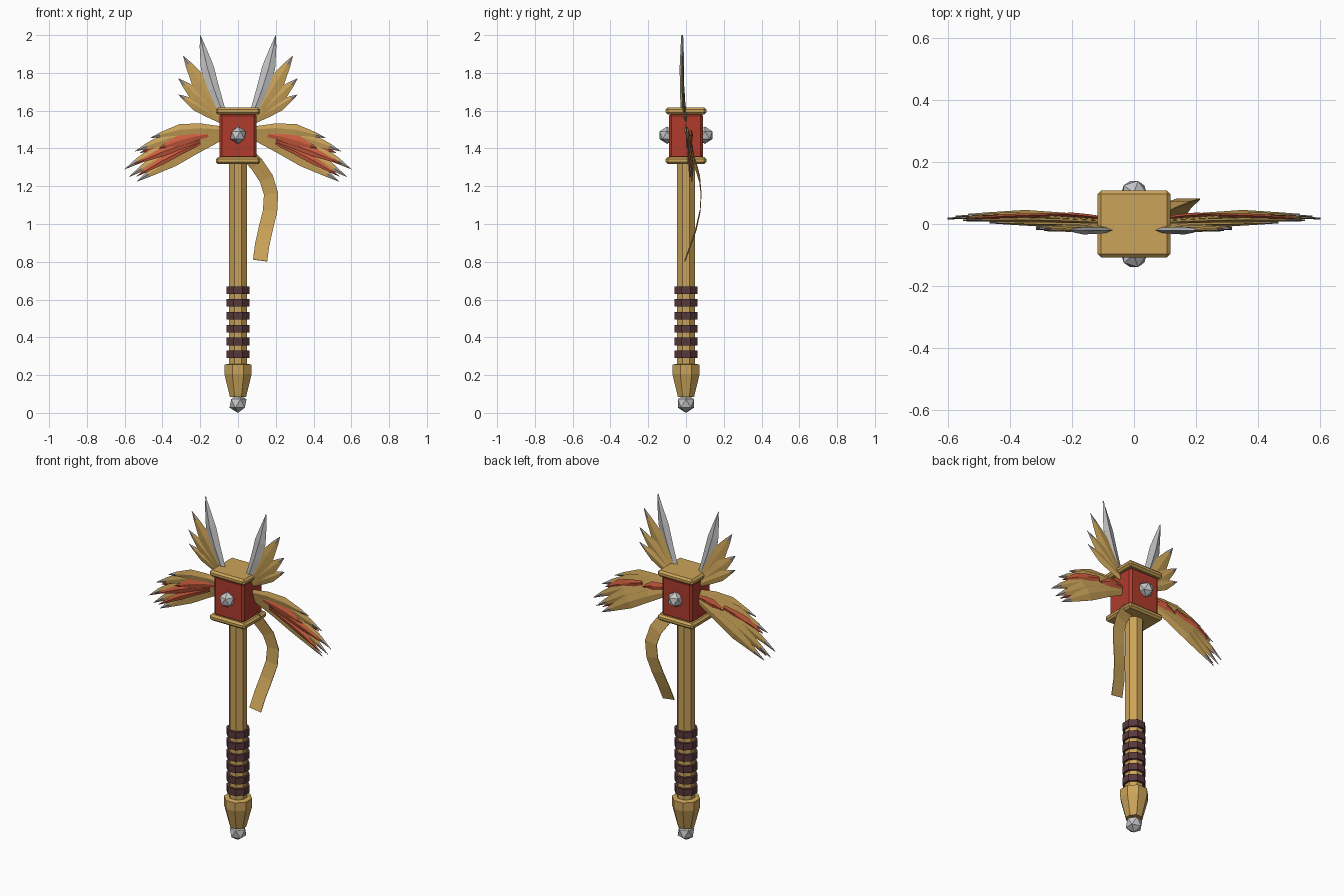
import bpy, bmesh, math
from mathutils import Vector

cube = bpy.data.objects.get("Cube")
if cube:
    bpy.data.objects.remove(cube, do_unlink=True)


def material(name, rgb):
    m = bpy.data.materials.new(name)
    m.use_nodes = True
    m.diffuse_color = (*rgb, 1)
    m.node_tree.nodes["Principled BSDF"].inputs["Base Color"].default_value = (*rgb, 1)
    return m


gold = material("gold", (0.60, 0.37, 0.10))
red = material("red", (0.43, 0.045, 0.025))
coral = material("coral", (0.62, 0.11, 0.05))
leather = material("dark leather", (0.10, 0.04, 0.045))
silver = material("silver", (0.56, 0.56, 0.57))
tip_grey = material("feather tip", (0.42, 0.36, 0.30))


def finish(name, bm, *mats):
    bmesh.ops.recalc_face_normals(bm, faces=bm.faces)
    mesh = bpy.data.meshes.new(name)
    bm.to_mesh(mesh)
    bm.free()
    for m in mats:
        mesh.materials.append(m)
    ob = bpy.data.objects.new(name, mesh)
    bpy.context.collection.objects.link(ob)
    return ob


def skin(bm, rings):
    """Bridge equal rings of verts and cap both ends."""
    for a, b in zip(rings, rings[1:]):
        for i in range(len(a)):
            j = (i + 1) % len(a)
            bm.faces.new((a[i], a[j], b[j], b[i]))
    bm.faces.new(rings[0])
    bm.faces.new(rings[-1])


def octagon_lathe(name, profile, mat):
    """Profile of (flat-to-centre distance, z), flats facing the axes."""
    bm = bmesh.new()
    rings = []
    for d, z in profile:
        r = d / math.cos(math.pi / 8)
        angles = [math.pi / 8 + k * math.pi / 4 for k in range(8)]
        rings.append([bm.verts.new((r * math.cos(a), r * math.sin(a), z)) for a in angles])
    skin(bm, rings)
    return finish(name, bm, mat)


def box(name, size, z, bevel, mat):
    bm = bmesh.new()
    bmesh.ops.create_cube(bm, size=1)
    bmesh.ops.scale(bm, vec=size, verts=bm.verts)
    bmesh.ops.translate(bm, vec=(0, 0, z), verts=bm.verts)
    bmesh.ops.bevel(bm, geom=bm.edges[:], offset=bevel, segments=1, affect='EDGES')
    return finish(name, bm, mat)


def gem(name, centre, r):
    bm = bmesh.new()
    bmesh.ops.create_icosphere(bm, subdivisions=1, radius=r)
    bmesh.ops.translate(bm, vec=centre, verts=bm.verts)
    return finish(name, bm, silver)


def feather(name, side, base, tip, y, width, mat, end_mat, bow=0.0, thick=0.007):
    """Ridged blade in the xz plane; y is (base, middle, tip)."""
    bm = bmesh.new()
    a, b = Vector((base[0], 0, base[1])), Vector((tip[0], 0, tip[1]))
    across = Vector((0, 1, 0)).cross(b - a).normalized()
    if across.z < 0:
        across.negate()
    rings = []
    for t, w in ((0, 0.55), (0.3, 0.85), (0.58, 1), (0.86, 0.42), (1, 0.02)):
        c = a.lerp(b, t) + across * bow * math.sin(math.pi * t)
        c.y = y[0] + (y[1] - y[0]) * t * 2 if t < 0.5 else y[1] + (y[2] - y[1]) * (t * 2 - 1)
        ridge = Vector((0, thick * (0.4 + 0.6 * w), 0))
        edge = across * width * w / 2
        ring = [c + edge, c - ridge, c - edge, c + ridge]
        rings.append([bm.verts.new((side * p.x, p.y, p.z)) for p in ring])
    skin(bm, rings)
    # Pointed end in its own colour
    end = set(rings[3] + rings[4])
    for f in bm.faces:
        f.material_index = int(all(v in end for v in f.verts))
    return finish(name, bm, mat, end_mat)


# Handle
gem("pommel_gem", (0, 0, 0.05), 0.05)
octagon_lathe("pommel", [(0.043, 0.085), (0.072, 0.205), (0.072, 0.255), (0.05, 0.26)], gold)
octagon_lathe("shaft", [(0.047, 0.25), (0.047, 1.34)], gold)
for i in range(6):
    z = 0.31 + i * 0.068
    octagon_lathe(f"grip_wrap_{i + 1}", [(0.06, z - 0.02), (0.06, z + 0.02)], leather)

# Head
box("head_block", (0.198, 0.182, 0.24), 1.465, 0.013, red)
box("lower_plate", (0.235, 0.215, 0.036), 1.336, 0.011, gold)
box("upper_plate", (0.235, 0.215, 0.036), 1.598, 0.011, gold)
gem("front_gem", (0, -0.1, 1.47), 0.046)
gem("back_gem", (0, 0.1, 1.47), 0.046)

# Feathers: base, tip, y at base/middle/tip, width, bow
crest = [
    ((0.09, 1.57), (0.29, 1.89), (-0.01, -0.018, -0.02), 0.085, 0.0),
    ((0.09, 1.56), (0.315, 1.77), (-0.005, -0.012, -0.016), 0.075, 0.0),
    ((0.09, 1.55), (0.315, 1.685), (0, -0.008, -0.012), 0.06, 0.0),
]
wing = [
    ((0.08, 1.50), (0.465, 1.455), (0, -0.002, 0.005), 0.06, 0.026),
    ((0.08, 1.49), (0.545, 1.385), (0.005, 0.014, 0.012), 0.075, 0.03),
    ((0.08, 1.48), (0.60, 1.29), (0.01, 0.026, 0.018), 0.075, 0.04),
    ((0.08, 1.48), (0.575, 1.25), (0.012, 0.034, 0.024), 0.075, 0.03),
    ((0.08, 1.47), (0.535, 1.225), (0.015, 0.04, 0.03), 0.08, 0.015),
]
coverts = [
    ((0.16, 1.475), (0.42, 1.40), (0.008, 0.006, 0.005), 0.055, 0.01),
    ((0.20, 1.445), (0.55, 1.315), (0.012, 0.014, 0.012), 0.045, 0.01),
    ((0.20, 1.43), (0.54, 1.25), (0.014, 0.022, 0.018), 0.04, 0.01),
    ((0.10, 1.48), (0.27, 1.45), (0.02, 0.03, 0.03), 0.05, 0.01),
    ((0.27, 1.47), (0.52, 1.375), (0.03, 0.026, 0.018), 0.05, 0.01),
]
for side, label in ((1, "left"), (-1, "right")):
    feather(f"{label}_blade", side, (0.085, 1.60), (0.20, 2.0),
            (-0.02, -0.022, -0.02), 0.07, silver, silver, -0.012, 0.012)
    for i, (a, b, y, w, bow) in enumerate(crest):
        feather(f"{label}_crest_feather_{i + 1}", side, a, b, y, w, gold, tip_grey, bow)
    for i, (a, b, y, w, bow) in enumerate(wing):
        feather(f"{label}_wing_feather_{i + 1}", side, a, b, y, w, gold, tip_grey, bow)
    for i, (a, b, y, w, bow) in enumerate(coverts):
        feather(f"{label}_covert_{i + 1}", side, a, b, y, w, coral, coral, bow)

# Hanging ribbon
path = [Vector(p) for p in (
    (0.04, 0.02, 1.38), (0.10, 0.05, 1.315), (0.15, 0.072, 1.24), (0.175, 0.08, 1.16),
    (0.17, 0.075, 1.07), (0.148, 0.055, 0.98), (0.128, 0.025, 0.89), (0.117, -0.005, 0.807))]
bm = bmesh.new()
rings = []
for i, p in enumerate(path):
    along = path[min(i + 1, len(path) - 1)] - path[max(i - 1, 0)]
    across = Vector((0, 1, 0)).cross(along).normalized() * 0.038
    depth = across.cross(along).normalized() * 0.002
    rings.append([bm.verts.new(p + q) for q in
                  (across + depth, across - depth, -across - depth, -across + depth)])
skin(bm, rings)
finish("ribbon", bm, gold)
